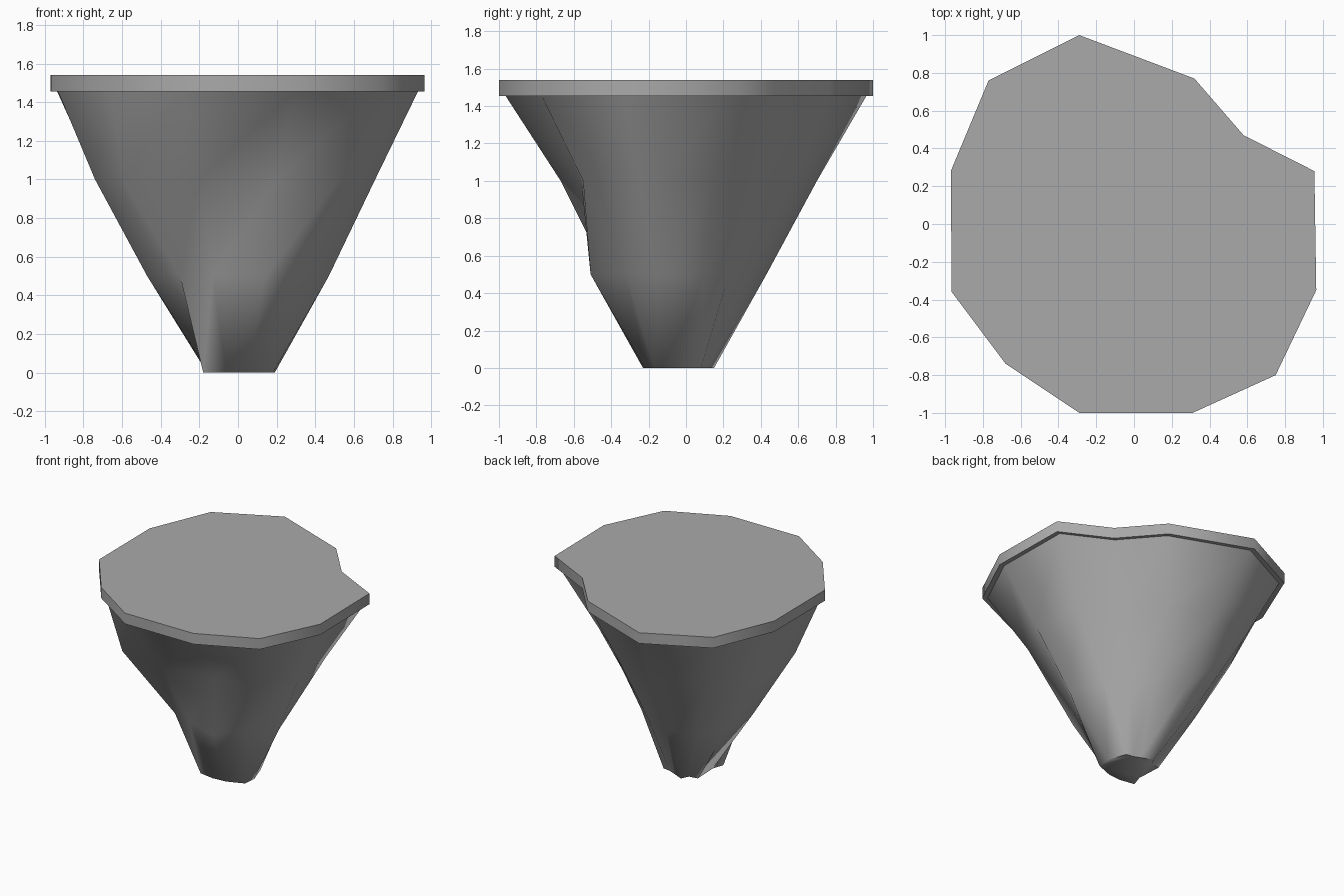
import bpy
import bmesh
import math

cube = bpy.data.objects.get("Cube")
if cube:
    bpy.data.objects.remove(cube, do_unlink=True)

# Single stone colour
stone = bpy.data.materials.new("stone_grey")
stone.use_nodes = True
GREY = (0.4, 0.4, 0.4, 1)
stone.diffuse_color = GREY
stone.node_tree.nodes["Principled BSDF"].inputs["Base Color"].default_value = GREY


def loft(name, rings):
    """Skin a closed solid through (height, outline) rings, bottom to top."""
    bm = bmesh.new()
    loops = [[bm.verts.new((x, y, z)) for x, y in pts] for z, pts in rings]
    for low, high in zip(loops, loops[1:]):
        for i in range(len(low)):
            j = (i + 1) % len(low)
            bm.faces.new((low[i], low[j], high[i]))
            bm.faces.new((low[j], high[j], high[i]))
    bm.faces.new(loops[0])
    bm.faces.new(loops[-1])
    bmesh.ops.recalc_face_normals(bm, faces=bm.faces)
    mesh = bpy.data.meshes.new(name)
    bm.to_mesh(mesh)
    bm.free()
    mesh.materials.append(stone)
    obj = bpy.data.objects.new(name, mesh)
    bpy.context.collection.objects.link(obj)
    bpy.ops.object.select_all(action="DESELECT")
    obj.select_set(True)
    bpy.context.view_layer.objects.active = obj
    bpy.ops.object.shade_smooth_by_angle(angle=math.radians(65))


# Irregular twelve-sided outlines, clockwise from the back
rim = [(-.29, 1), (.32, .77), (.58, .47), (.955, .28), (.965, -.35), (.75, -.8),
       (.31, -1), (-.29, -1), (-.68, -.74), (-.965, -.36), (-.97, .28), (-.77, .76)]
upper = [(-.18, .7), (.17, .57), (.4, .36), (.66, .15), (.71, -.25), (.53, -.55),
         (.2, -.56), (-.2, -.67), (-.6, -.59), (-.74, -.31), (-.73, .2), (-.56, .55)]
lower = [(-.13, .43), (.1, .33), (.23, .23), (.35, .09), (.47, -.16), (.28, -.32),
         (.14, -.51), (-.13, -.42), (-.3, -.36), (-.47, -.17), (-.46, .13), (-.33, .34)]
foot = [(-.06, .15), (.03, .11), (.08, .09), (.14, .08), (.19, -.07), (.18, -.17),
        (.05, -.22), (-.06, -.23), (-.18, -.21), (-.15, -.12), (-.16, .08), (-.09, .09)]

# Flat slab on top and the tapering rock beneath it
SLAB_BASE, SLAB_TOP = 1.455, 1.54
shoulder = [(x * .965, y * .965) for x, y in rim]
loft("top_slab", [(SLAB_BASE, rim), (SLAB_TOP, rim)])
loft("rock_underside", [(0, foot), (.5, lower), (1, upper), (SLAB_BASE, shoulder)])
